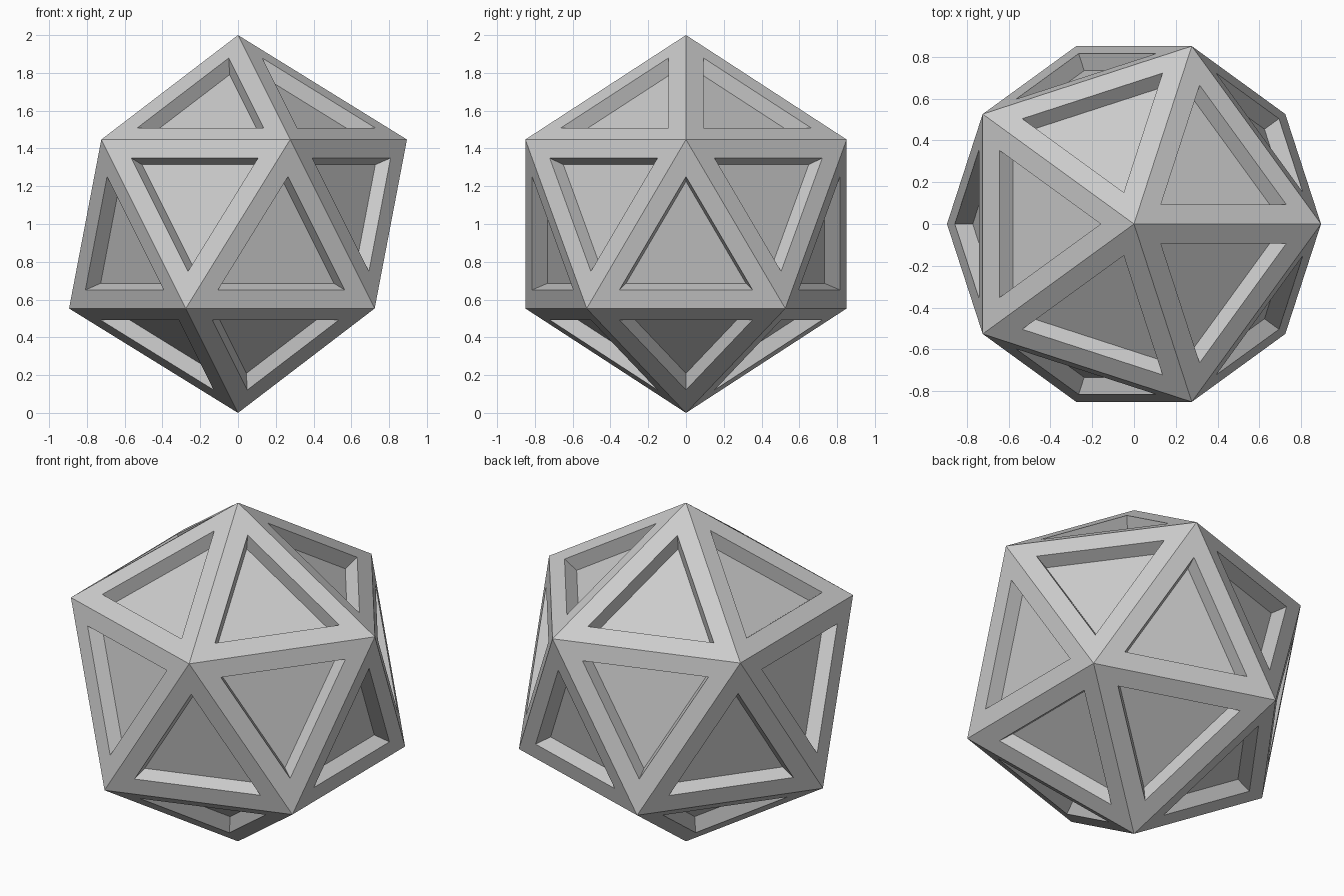
import bpy, bmesh

if "Cube" in bpy.data.objects:
    bpy.data.objects.remove(bpy.data.objects["Cube"])

# Icosahedron body with a recessed panel in each face
bm = bmesh.new()
bmesh.ops.create_icosphere(bm, subdivisions=1, radius=1.0)
panels = list(bm.faces)

# Frame border around every face
bmesh.ops.inset_individual(bm, faces=panels, thickness=0.1, use_even_offset=True)

# Sink the panels towards the centre, giving tapered walls
panels = bmesh.ops.extrude_discrete_faces(bm, faces=panels)["faces"]
floor_verts = {v for f in panels for v in f.verts}
for v in floor_verts:
    v.co *= 0.9

bmesh.ops.translate(bm, verts=bm.verts, vec=(0, 0, 1))
bmesh.ops.recalc_face_normals(bm, faces=bm.faces)

mesh = bpy.data.meshes.new("panelled_icosahedron")
bm.to_mesh(mesh)
bm.free()
obj = bpy.data.objects.new("panelled_icosahedron", mesh)
bpy.context.collection.objects.link(obj)
